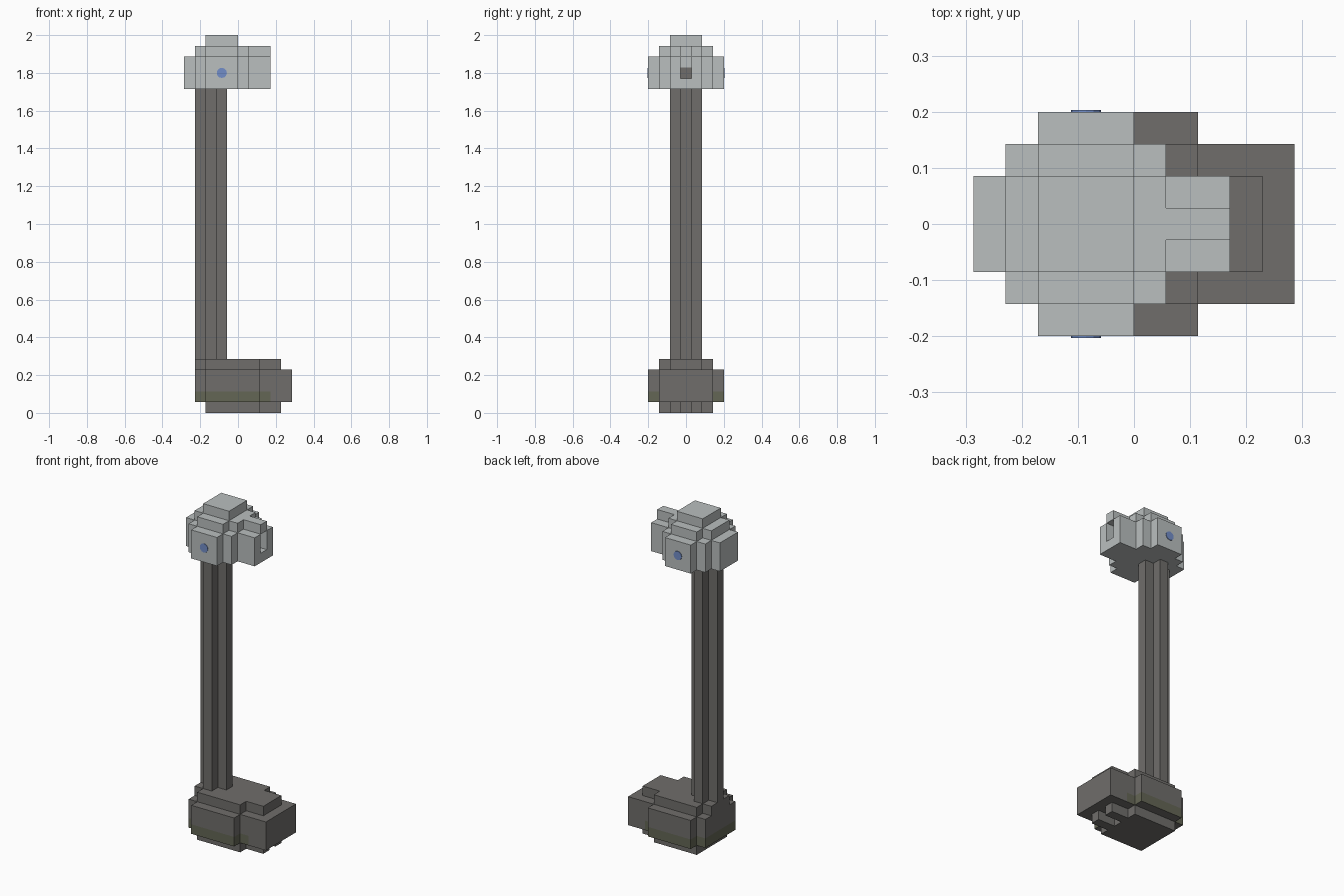
import bpy, bmesh, math
from mathutils import Vector, Matrix

cube = bpy.data.objects.get("Cube")
if cube:
    bpy.data.objects.remove(cube, do_unlink=True)

U = 2 / 35  # edge of one block


def material(name, rgb):
    m = bpy.data.materials.new(name)
    m.use_nodes = True
    m.diffuse_color = (*rgb, 1)
    m.node_tree.nodes["Principled BSDF"].inputs["Base Color"].default_value = (*rgb, 1)
    return m


dark = material("dark grey", (0.16, 0.155, 0.147))
light = material("light grey", (0.49, 0.52, 0.52))
olive = material("olive", (0.127, 0.133, 0.09))
blue = material("blue", (0.17, 0.27, 0.58))


def cells(x0, x1, half, z0, z1):
    """Blocks from x0 to x1 and z0 to z1, reaching `half` rows each side of the middle row."""
    return {(x, y, z) for x in range(x0, x1)
            for y in range(-half, half + 1) for z in range(z0, z1)}


def finish(bm, name, mats):
    me = bpy.data.meshes.new(name)
    bm.to_mesh(me)
    bm.free()
    for m in mats:
        me.materials.append(m)
    ob = bpy.data.objects.new(name, me)
    bpy.context.collection.objects.link(ob)
    return ob


def build(name, blocks, mats, paint):
    """Skin a set of blocks with outer faces only; paint(cell, normal) gives the material."""
    bm = bmesh.new()
    for c in blocks:
        mid = Vector((c[0] + 0.5, c[1], c[2] + 0.5))
        for axis in range(3):
            for sign in (-1, 1):
                n = Vector((0, 0, 0))
                n[axis] = sign
                if tuple(int(a + b) for a, b in zip(c, n)) in blocks:
                    continue
                s, t = Vector((0, 0, 0)), Vector((0, 0, 0))
                s[(axis + 1) % 3] = 0.5
                t[(axis + 2) % 3] = 0.5 * sign
                o = mid + n * 0.5
                f = bm.faces.new([bm.verts.new(p * U) for p in
                                  (o - s - t, o + s - t, o + s + t, o - s + t)])
                f.material_index = paint(c, n)
    bmesh.ops.remove_doubles(bm, verts=bm.verts, dist=U / 100)
    bmesh.ops.dissolve_limit(bm, angle_limit=0.01, verts=bm.verts, edges=bm.edges,
                             delimit={'MATERIAL'})
    return finish(bm, name, mats)


# Base: stepped foot with a notched sole and an olive band low on its sides
sole = cells(-3, 4, 1, 0, 1) | cells(-3, 2, 2, 0, 1)
sole -= cells(2, 4, 0, 0, 1)
body = cells(-4, 5, 2, 1, 4) | cells(-3, 2, 3, 1, 4)
deck = cells(-4, 4, 1, 4, 5) | cells(-3, 2, 2, 4, 5)
build("base", sole | body | deck, [dark, olive],
      lambda c, n: int(c[2] == 1 and c[0] < 3 and n.z == 0))

# Shaft: plus-shaped column
build("shaft", cells(-4, -1, 0, 5, 30) | cells(-3, -2, 1, 5, 30), [dark],
      lambda c, n: 0)

# Head: stepped dome with a snout that is hollow under its ridge
skull = cells(-5, 3, 1, 30, 33) | cells(-4, 1, 2, 30, 33) | cells(-3, 0, 3, 30, 33)
crown = cells(-4, 1, 1, 33, 34) | cells(-3, 0, 2, 33, 34) | cells(1, 3, 0, 33, 34)
cap = cells(-3, 0, 1, 34, 35)
socket = cells(1, 3, 0, 31, 33)
build("head", (skull | crown | cap) - socket, [light, dark],
      lambda c, n: int(c == (0, 0, 31) and n.x > 0))

# Round blue studs on both sides of the head
for side, name in ((-1, "front_stud"), (1, "back_stud")):
    bm = bmesh.new()
    place = (Matrix.Translation((-1.5 * U, side * 3.5 * U, 31.5 * U))
             @ Matrix.Rotation(math.pi / 2, 4, 'X'))
    bmesh.ops.create_cone(bm, cap_ends=True, segments=12, radius1=U * 0.47,
                          radius2=U * 0.47, depth=0.006, matrix=place)
    finish(bm, name, [blue])
